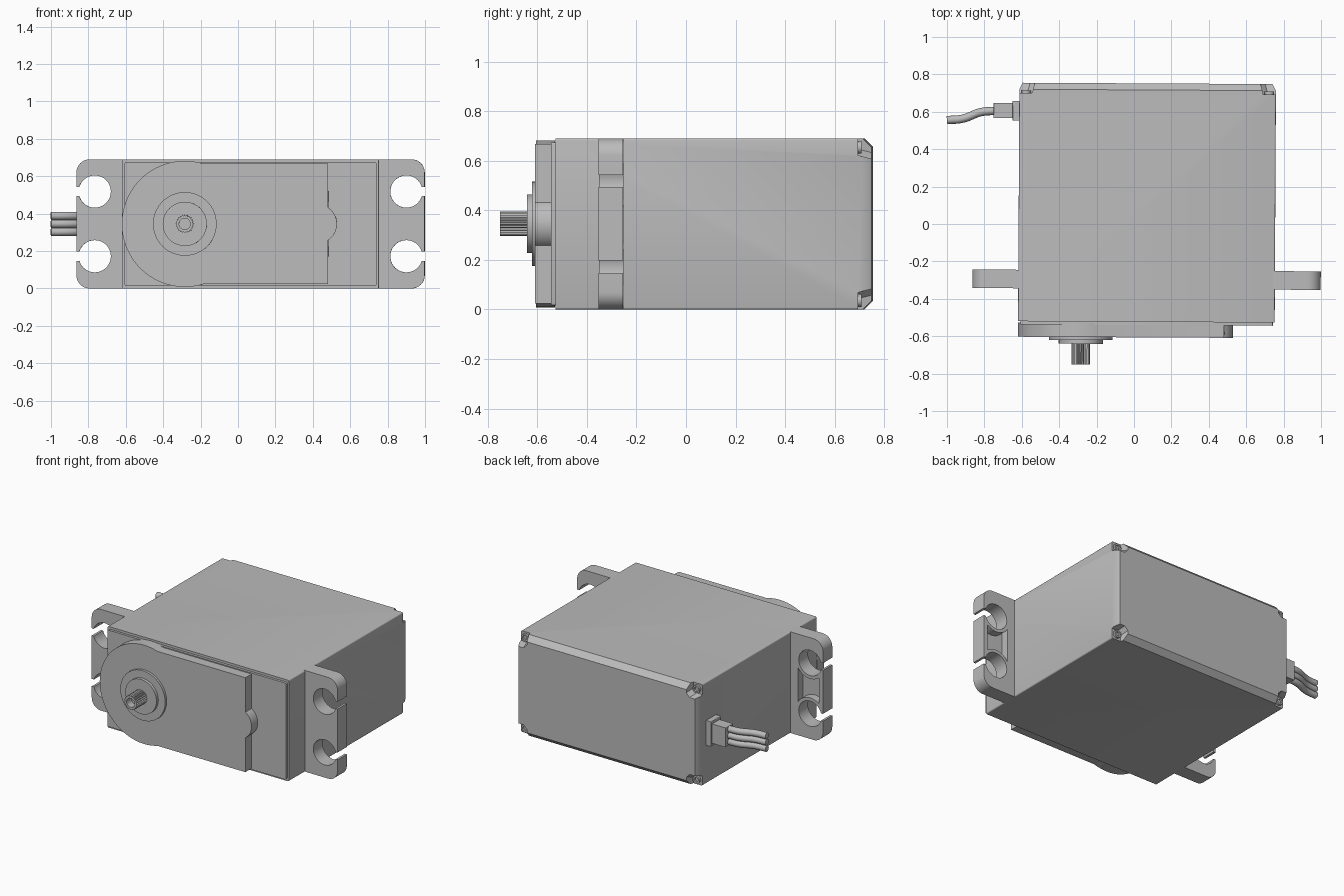
import bpy, bmesh, math
from math import sin, cos, radians

if "Cube" in bpy.data.objects:
    bpy.data.objects.remove(bpy.data.objects["Cube"], do_unlink=True)

grey = bpy.data.materials.new("plain grey")
grey.use_nodes = True
COLOUR = (0.5, 0.5, 0.5, 1)
grey.diffuse_color = COLOUR
grey.node_tree.nodes["Principled BSDF"].inputs["Base Color"].default_value = COLOUR

TILT = -0.0054          # the whole unit sits very slightly turned about z
MID = 0.345             # half the case height
SHAFT_X = -0.281        # output shaft axis


def finish(obj):
    obj.data.materials.append(grey)
    obj.rotation_euler.z = TILT
    bpy.context.collection.objects.link(obj)
    return obj


def loft(name, sections):
    """Join matching (x, z) outlines placed at successive y values."""
    bm = bmesh.new()
    loops = [[bm.verts.new((x, y, z)) for x, z in pts] for y, pts in sections]
    n = len(loops[0])
    for a, b in zip(loops, loops[1:]):
        for i in range(n):
            j = (i + 1) % n
            bm.faces.new((a[i], a[j], b[j], b[i]))
    bm.faces.new(loops[0])
    bm.faces.new(loops[-1])
    bmesh.ops.recalc_face_normals(bm, faces=bm.faces)
    mesh = bpy.data.meshes.new(name)
    bm.to_mesh(mesh)
    bm.free()
    return finish(bpy.data.objects.new(name, mesh))


def arc(cx, cz, r, start, end, n=24):
    angles = [radians(start + (end - start) * i / n) for i in range(n + 1)]
    return [(cx + r * cos(a), cz + r * sin(a)) for a in angles]


def circle(cx, cz, r, n=48):
    return arc(cx, cz, r, 0, 360, n)[:-1]


def rect(x0, x1, z0, z1, r=0.008):
    """Rectangle with small rounded corners."""
    return (arc(x1 - r, z1 - r, r, 0, 90, 3) + arc(x0 + r, z1 - r, r, 90, 180, 3)
            + arc(x0 + r, z0 + r, r, 180, 270, 3) + arc(x1 - r, z0 + r, r, 270, 360, 3))


def prism(name, outline, y0, y1):
    return loft(name, [(y0, outline), (y1, outline)])


def turned(name, cx, cz, profile, n=48):
    return loft(name, [(y, circle(cx, cz, r, n)) for y, r in profile])


def cut(obj, cutter):
    mod = obj.modifiers.new("cut", "BOOLEAN")
    mod.operation = "DIFFERENCE"
    mod.solver = "EXACT"
    mod.object = cutter
    cutter.hide_render = True
    cutter.hide_set(True)


def smooth(obj):
    bpy.ops.object.select_all(action="DESELECT")
    obj.select_set(True)
    bpy.context.view_layer.objects.active = obj
    bpy.ops.object.shade_smooth_by_angle(angle=radians(35))


# Case with a chamfered back edge
LEFT, RIGHT, TOP, BACK = -0.617, 0.755, 0.69, 0.752
full = rect(LEFT, RIGHT, 0, TOP)
case = loft("case", [(-0.523, full), (0.717, full),
                     (BACK, rect(LEFT + 0.018, RIGHT - 0.018, 0.035, TOP - 0.035))])
smooth(case)

# Screw pockets in the four back corners
for side, x in (("right", LEFT), ("left", RIGHT)):
    sx = 1 if x < 0 else -1
    for level, z in (("lower", 0), ("upper", TOP)):
        sz = 1 if z == 0 else -1

        def corner(size):
            pts = [(-0.03, -0.03), (size, -0.03), (size, size - 0.025),
                   (size - 0.025, size), (-0.03, size)]
            return [(x + sx * u, z + sz * v) for u, v in pts]

        pocket = loft(f"{side}_{level}_pocket_cutter",
                      [(0.697, corner(0.068)), (0.80, corner(0.095))])
        cut(case, pocket)
        smooth(turned(f"{side}_{level}_screw", x + sx * 0.036, z + sz * 0.036,
                      [(0.69, 0.026), (0.712, 0.026), (0.712, 0.015), (0.700, 0.015)], 20))

# Front cover and raised gear housing
smooth(prism("front_cover", rect(-0.605, 0.745, 0.016, 0.674), -0.54, -0.515))
housing = (arc(SHAFT_X, MID, 0.337, 73, 287, 64)
           + [(0.485, 0.023)] + arc(0.427, MID, 0.105, -56, 56) + [(0.485, 0.667)])
smooth(prism("gear_housing", housing, -0.606, -0.53))

# Stepped bearing boss and splined hollow output shaft
smooth(turned("bearing_boss", SHAFT_X, MID,
              [(-0.60, 0.17), (-0.622, 0.17), (-0.622, 0.118), (-0.642, 0.118)], 64))
TEETH = 24


def spline(y, outer, inner):
    pts = []
    for i in range(TEETH * 2):
        r = inner if i % 2 else outer
        a = math.pi * i / TEETH
        pts.append((SHAFT_X + r * cos(a), MID + r * sin(a)))
    return y, pts


loft("output_shaft", [spline(-0.63, 0.049, 0.043), spline(-0.752, 0.049, 0.043),
                      spline(-0.752, 0.03, 0.03), spline(-0.70, 0.03, 0.03)])

# Mounting ears with slotted holes, and a shallow recess behind each
HOLE_U, HOLE_Z, HOLE_R, EAR_W = 0.147, 0.172, 0.086, 0.245
half = ([(-0.02, 0)] + arc(EAR_W - 0.07, 0.07, 0.07, -90, 0, 10) + [(EAR_W, HOLE_Z - 0.025)]
        + arc(HOLE_U, HOLE_Z, HOLE_R, -17, -343, 36) + [(EAR_W, HOLE_Z + 0.025)])
ear_outline = half + [(u, TOP - z) for u, z in reversed(half)]
waist = arc(HOLE_U, HOLE_Z, 0.108, 148, 50, 14)
recess = waist + [(u, TOP - z) for u, z in reversed(waist)]
for side, x, s in (("right", LEFT, -1), ("left", RIGHT, 1)):
    ear = prism(f"{side}_mounting_ear", [(x + s * u, z) for u, z in ear_outline], -0.347, -0.248)
    smooth(ear)
    cut(ear, prism(f"{side}_recess_cutter", [(x + s * u, z) for u, z in recess], -0.30, -0.20))

# Cable grommet: flange and collar on the right side near the back
for name, x0, x1, y0, y1, h in (("cable_flange", -0.653, -0.60, 0.55, 0.655, 0.085),
                                ("cable_collar", -0.755, -0.64, 0.563, 0.643, 0.066)):
    prism(name, rect(x0, x1, MID - h, MID + h, 0.004), y0, y1)

# Three wires sweeping forward
for i, name in enumerate(("lower_wire", "middle_wire", "upper_wire")):
    curve = bpy.data.curves.new(name, "CURVE")
    curve.dimensions = "3D"
    curve.bevel_depth = 0.022
    curve.bevel_resolution = 3
    curve.use_fill_caps = True
    path = curve.splines.new("BEZIER")
    points = [(-0.74, 0.601), (-0.82, 0.594), (-0.92, 0.558), (-1.003, 0.55)]
    path.bezier_points.add(len(points) - 1)
    for p, (px, py) in zip(path.bezier_points, points):
        p.co = (px, py, MID + (i - 1) * 0.043)
        p.handle_left_type = p.handle_right_type = "AUTO"
    finish(bpy.data.objects.new(name, curve))
